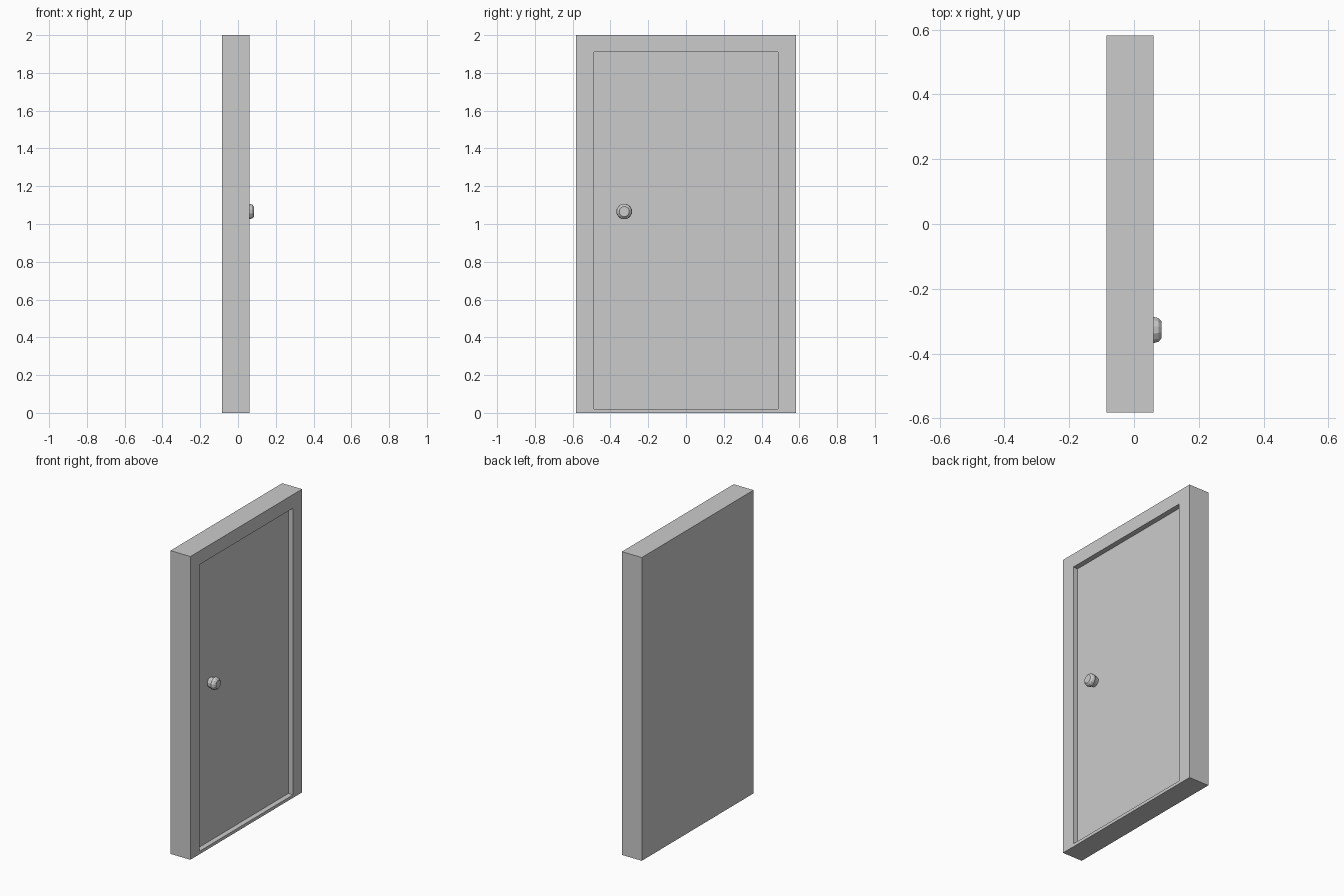
import bpy, bmesh, math

if "Cube" in bpy.data.objects:
    bpy.data.objects.remove(bpy.data.objects["Cube"])

X0, X1, XD = -0.085, 0.06, 0.026   # back, frame front, recessed door face
W, H = 0.582, 2.0                  # half width, height
DW, DZ0, DZ1 = 0.487, 0.02, 1.91   # recessed panel


def make_object(name, bm):
    bmesh.ops.recalc_face_normals(bm, faces=bm.faces)
    mesh = bpy.data.meshes.new(name)
    bm.to_mesh(mesh)
    bm.free()
    ob = bpy.data.objects.new(name, mesh)
    bpy.context.collection.objects.link(ob)
    return ob


def loft(name, rings):
    # Skin a list of equal-length point rings and cap both ends
    bm = bmesh.new()
    loops = [[bm.verts.new(p) for p in ring] for ring in rings]
    n = len(loops[0])
    for a, b in zip(loops, loops[1:]):
        for i in range(n):
            j = (i + 1) % n
            bm.faces.new((a[i], a[j], b[j], b[i]))
    bm.faces.new(loops[0][::-1])
    bm.faces.new(loops[-1])
    return make_object(name, bm)


def rect(x, w, z0, z1):
    return [(x, -w, z0), (x, w, z0), (x, w, z1), (x, -w, z1)]


def circle(x, r, n=12, y=-0.327, z=1.066):
    step = 2 * math.pi / n
    return [(x, y + r * math.cos((i + 0.5) * step), z + r * math.sin((i + 0.5) * step))
            for i in range(n)]


# Frame with the door leaf sunk into its front
loft("door_and_frame", [rect(X0, W, 0, H), rect(X1, W, 0, H),
                        rect(X1, DW, DZ0, DZ1), rect(XD, DW, DZ0, DZ1)])

# Faceted round knob, flaring out from the door and bevelled at the front
profile = [(XD - 0.004, 0.030), (0.044, 0.035), (0.060, 0.042), (0.075, 0.038), (0.085, 0.027)]
loft("door_knob", [circle(x, r) for x, r in profile])
